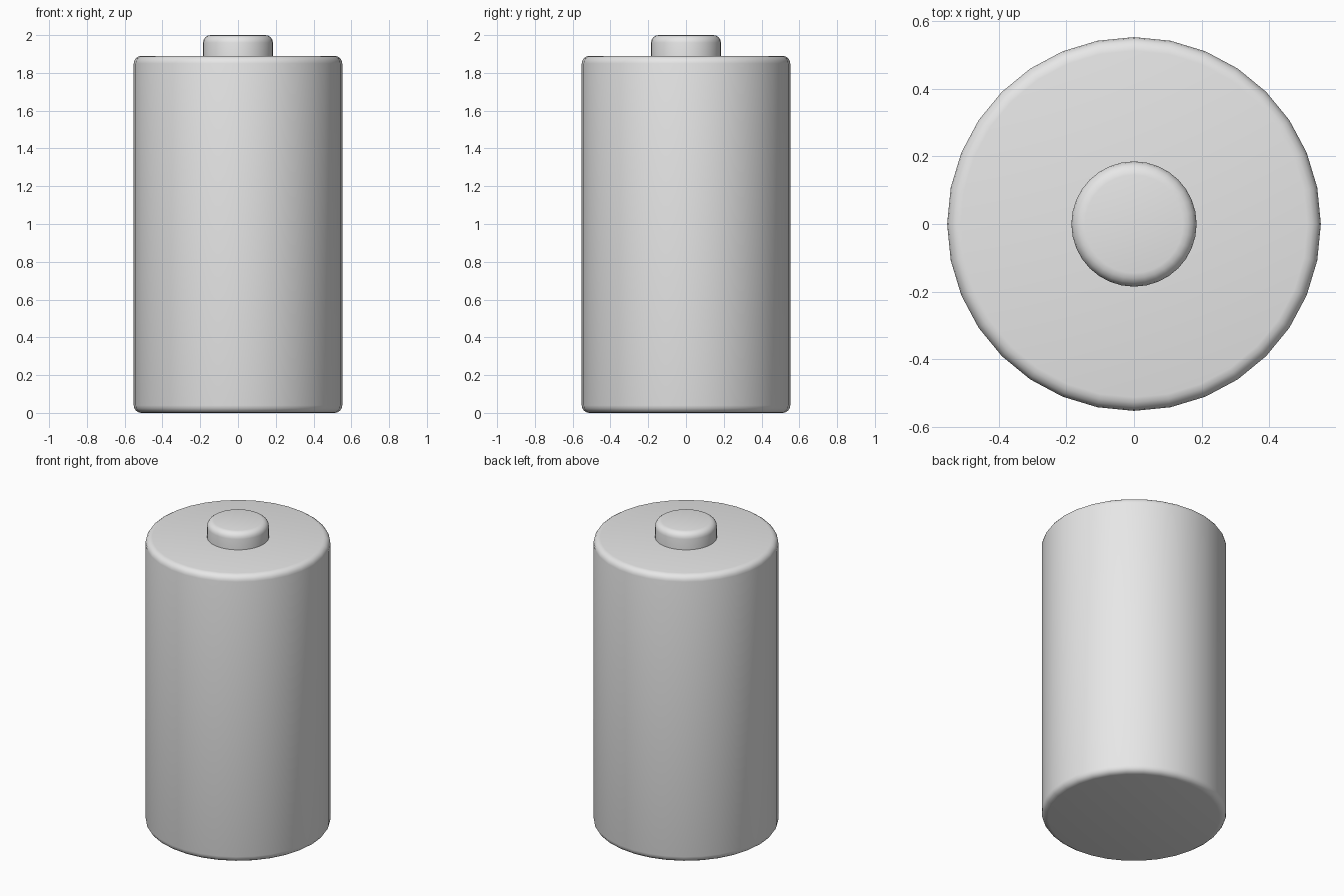
import bpy
import bmesh

cube = bpy.data.objects.get("Cube")
if cube:
    bpy.data.objects.remove(cube, do_unlink=True)

# Single grey colour
grey = bpy.data.materials.new("light_grey")
grey.use_nodes = True
colour = (0.8, 0.8, 0.8, 1.0)
grey.diffuse_color = colour
grey.node_tree.nodes["Principled BSDF"].inputs["Base Color"].default_value = colour


def rounded_cylinder(name, radius, bottom, top, bevel, round_bottom):
    """Smooth 32-sided cylinder with rounded rims."""
    bpy.ops.mesh.primitive_cylinder_add(
        vertices=32, radius=radius, depth=top - bottom,
        location=(0, 0, (top + bottom) / 2))
    obj = bpy.context.object
    obj.name = name
    obj.data.materials.append(grey)
    bm = bmesh.new()
    bm.from_mesh(obj.data)
    rims = [e for e in bm.edges
            if abs(e.verts[0].co.z - e.verts[1].co.z) < 1e-4
            and (round_bottom or e.verts[0].co.z > 0)]
    bmesh.ops.bevel(bm, geom=rims, offset=bevel, segments=4,
                    profile=0.5, affect='EDGES')
    bm.to_mesh(obj.data)
    bm.free()
    bpy.ops.object.shade_smooth_by_angle()
    return obj


# Main can, rounded at both ends
rounded_cylinder("battery_body", 0.552, 0.0, 1.89, 0.04, True)

# Raised contact on the top, seated slightly into the can
rounded_cylinder("top_terminal", 0.185, 1.87, 2.0, 0.04, False)
